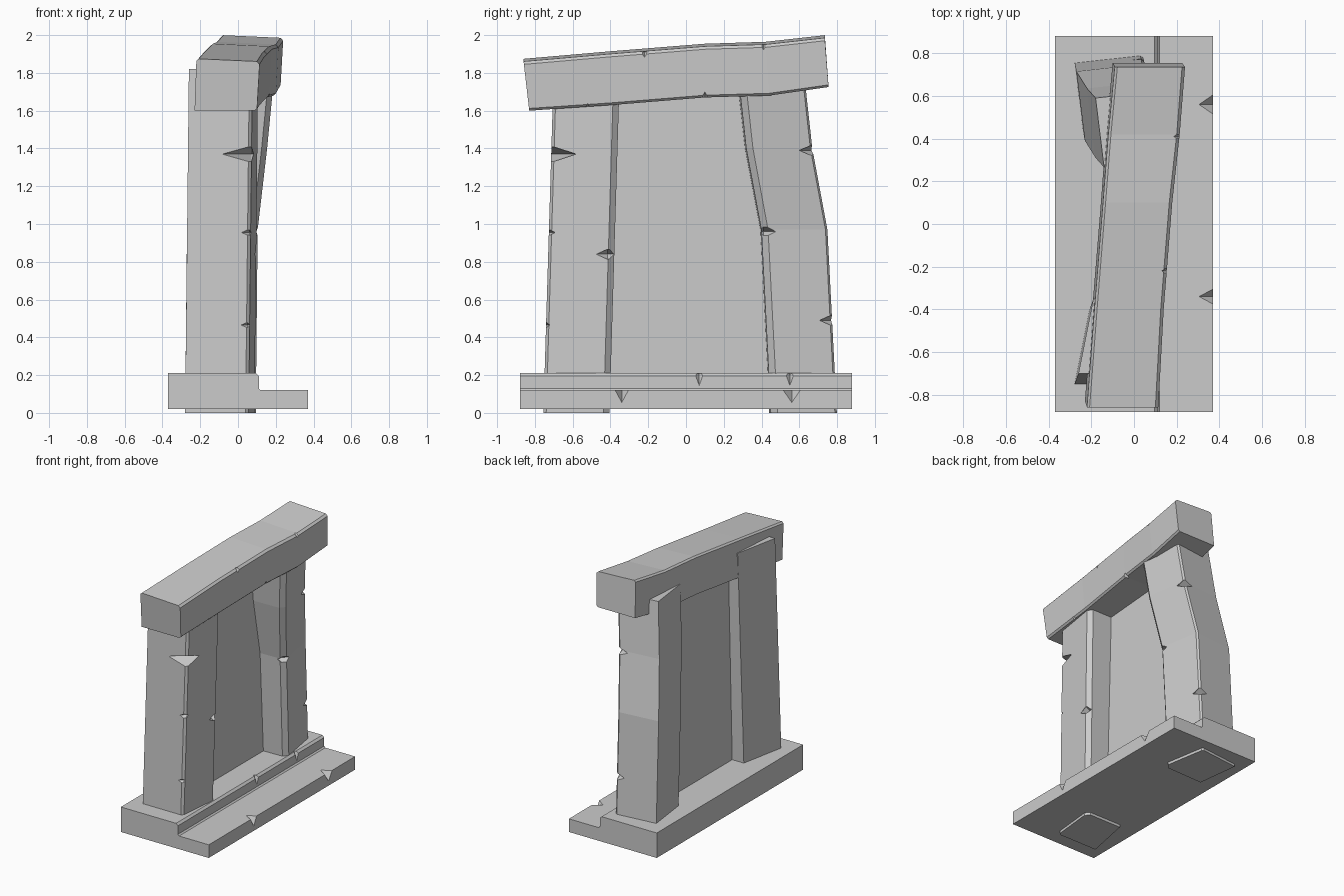
import bpy, bmesh
from mathutils import Vector

if "Cube" in bpy.data.objects:
    bpy.data.objects.remove(bpy.data.objects["Cube"])


def make_object(name, bm):
    bmesh.ops.recalc_face_normals(bm, faces=bm.faces)
    mesh = bpy.data.meshes.new(name)
    bm.to_mesh(mesh)
    bm.free()
    ob = bpy.data.objects.new(name, mesh)
    bpy.context.collection.objects.link(ob)
    return ob


def chamfer(ring, widths):
    """Cut the corners of a cross-section by the given widths."""
    out = []
    for i, w in enumerate(widths):
        p = Vector(ring[i])
        if w == 0:
            out.append(p)
            continue
        for q in (ring[i - 1], ring[(i + 1) % len(ring)]):
            out.append(p + (Vector(q) - p).normalized() * w)
    return out


def loft(name, rings):
    bm = bmesh.new()
    rows = [[bm.verts.new(p) for p in r] for r in rings]
    n = len(rows[0])
    for a, b in zip(rows, rows[1:]):
        for i in range(n):
            j = (i + 1) % n
            bm.faces.new((a[i], a[j], b[j], b[i]))
    bm.faces.new(rows[0][::-1])
    bm.faces.new(rows[-1])
    return make_object(name, bm)


def chip(ob, nicks):
    """Cut octahedral nicks (centre, half sizes) out of the stone edges."""
    bm = bmesh.new()
    for c, s in nicks:
        c = Vector(c)
        pts = []
        for k in range(3):
            d = Vector((0, 0, 0))
            d[k] = s[k]
            pts += [bm.verts.new(c + d), bm.verts.new(c - d)]
        for x in pts[0:2]:
            for y in pts[2:4]:
                for z in pts[4:6]:
                    bm.faces.new((x, y, z))
    # each octahedron is closed, so normals can be fixed per island
    cutter = make_object("nick_cutter", bm)
    mod = ob.modifiers.new("nicks", 'BOOLEAN')
    mod.operation, mod.solver, mod.object = 'DIFFERENCE', 'EXACT', cutter
    bpy.context.view_layer.update()
    deps = bpy.context.evaluated_depsgraph_get()
    mesh = bpy.data.meshes.new_from_object(ob.evaluated_get(deps))
    ob.modifiers.clear()
    ob.data = mesh
    bpy.data.objects.remove(cutter)


# stepped base slab
profile = [(-.37, .02), (.37, .02), (.37, .12), (.12, .12), (.11, .13),
           (.11, .195), (.095, .21), (-.37, .21)]
base = loft("stepped_base", [[(x, y, z) for x, z in profile] for y in (-.88, .88)])
chip(base, [((.37, -.34, .12), (.065, .035, .065)),
            ((.37, .56, .12), (.065, .045, .065)),
            ((.11, .07, .205), (.03, .022, .06)),
            ((.11, .55, .205), (.03, .022, .06))])

# near pillar: corners run back-outer, front-outer, front-inner, back-inner
near = []
for z, dx, dy in ((0, 0, 0), (1.82, .02, .055)):
    quad = [(-.28, -.755), (.055, -.755), (.09, -.405), (-.21, -.405)]
    near.append(chamfer([(x + dx, y + dy, z) for x, y in quad], (0, .015, .032, 0)))
near_pillar = loft("near_pillar", near)
chip(near_pillar, [((.07, -.72, 1.37), (.16, .15, .045)),
                   ((.06, -.73, .955), (.045, .045, .02)),
                   ((.05, -.74, .465), (.035, .03, .015)),
                   ((.09, -.415, .84), (.05, .06, .03))])

# far pillar, bent inward above the middle
far = []
for z, dx, dy in ((0, 0, 0), (.97, .01, -.05), (1.4, .06, -.13), (1.81, .1, -.175)):
    quad = [(-.28, .765), (.04, .80), (.10, .45), (-.24, .44)]
    far.append(chamfer([(x + dx, y + dy, z) for x, y in quad], (0, .012, .035, 0)))
far_pillar = loft("far_pillar", far)
chip(far_pillar, [((.10, .67, 1.39), (.08, .08, .03)),
                  ((.045, .775, .49), (.07, .08, .03)),
                  ((.11, .41, .96), (.07, .08, .035))])

# lintel: y bottom, y top, back x, front x, bottom z, top z
stations = [(-.83, -.86, -.23, .115, 1.60, 1.865),
            (-.39, -.40, -.195, .14, 1.63, 1.905),
            (.10, .10, -.155, .18, 1.67, 1.945),
            (.44, .42, -.13, .215, 1.68, 1.955),
            (.755, .735, -.10, .24, 1.725, 1.99)]
beam = []
for yb, yt, x0, x1, z0, z1 in stations:
    quad = [(x0, yb, z0), (x1 - .015, yb, z0), (x1, yt, z1 - .005), (x0 + .01, yt, z1 + .01)]
    beam.append(chamfer(quad, (0, .012, .015, .012)))
lintel = loft("lintel", beam)
chip(lintel, [((.155, -.22, 1.91), (.03, .018, .03)),
              ((.215, .41, 1.95), (.03, .018, .03)),
              ((.12, -.52, 1.62), (.03, .02, .02)),
              ((.165, .10, 1.67), (.04, .018, .03))])

# recessed panel closing the doorway
loft("door_panel", [[(-.11, a, z), (-.09, a, z), (-.09, b, z), (-.11, b, z)]
                    for z, a, b in ((.15, -.50, .52), (.97, -.48, .50), (1.72, -.45, .40))])
